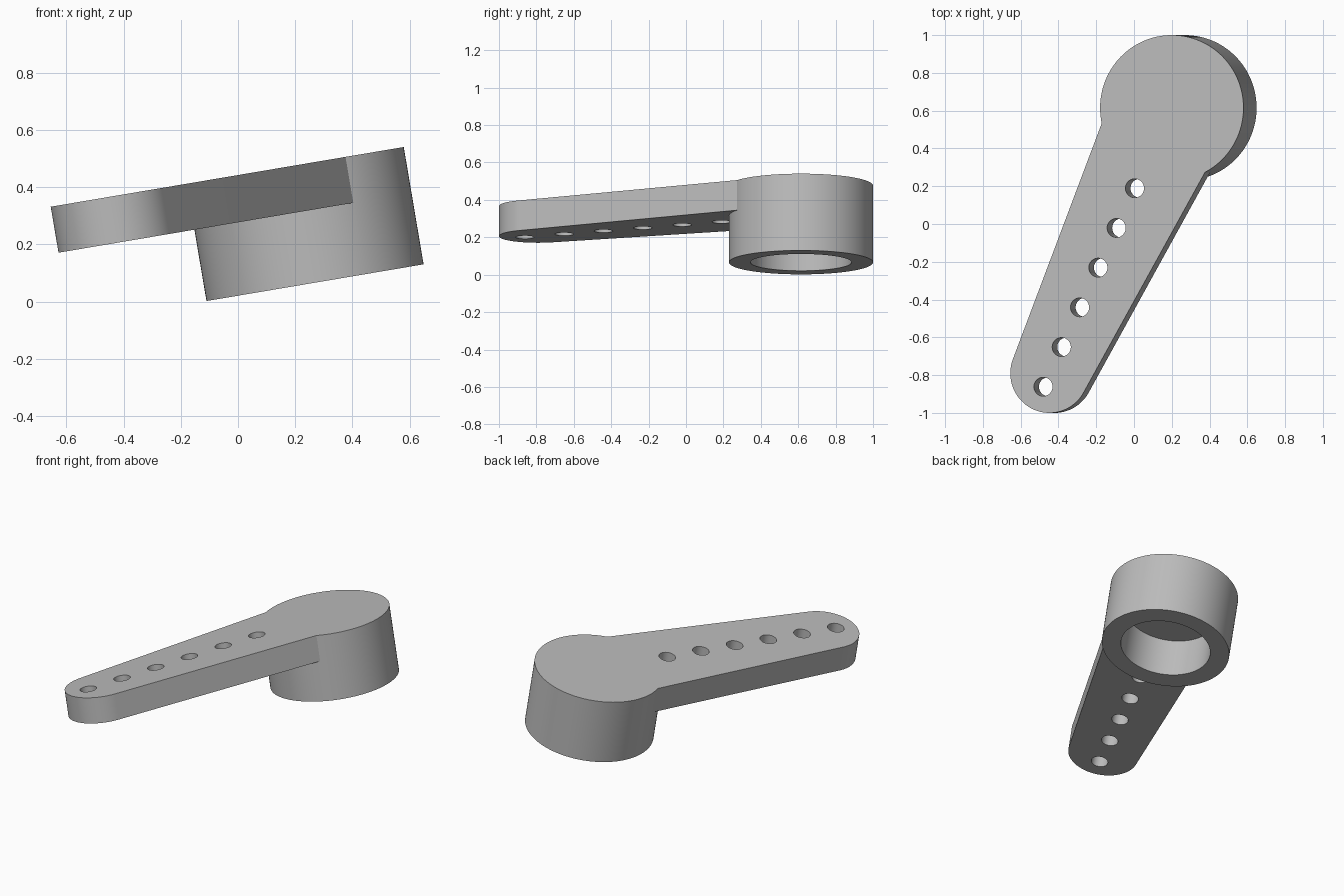
import bpy, bmesh, math
from mathutils import Matrix, Vector

if "Cube" in bpy.data.objects:
    bpy.data.objects.remove(bpy.data.objects["Cube"], do_unlink=True)

HUB_R, HUB_H, BORE_R = 0.385, 0.416, 0.27
PLATE, ARM_LEN, TIP_R = 0.163, 1.551, 0.21
ROOT_HALF_WIDTH = 0.323
HOLE_R, HOLE_FIRST, HOLE_STEP, HOLES = 0.05, 0.47, 0.232, 6

grey = bpy.data.materials.new("plain grey")
grey.use_nodes = True
colour = (0.5, 0.5, 0.5, 1)
grey.diffuse_color = colour
grey.node_tree.nodes["Principled BSDF"].inputs["Base Color"].default_value = colour


def prism(name, outline, bottom, top):
    """Extrude a closed outline between two heights."""
    bm = bmesh.new()
    face = bm.faces.new([bm.verts.new((x, y, bottom)) for x, y in outline])
    result = bmesh.ops.extrude_face_region(bm, geom=[face])
    verts = [v for v in result["geom"] if isinstance(v, bmesh.types.BMVert)]
    bmesh.ops.translate(bm, verts=verts, vec=Vector((0, 0, top - bottom)))
    bmesh.ops.recalc_face_normals(bm, faces=bm.faces)
    mesh = bpy.data.meshes.new(name)
    bm.to_mesh(mesh)
    bm.free()
    mesh.materials.append(grey)
    obj = bpy.data.objects.new(name, mesh)
    bpy.context.collection.objects.link(obj)
    return obj


def arc(cx, radius, start, end, steps):
    angles = [start + (end - start) * i / steps for i in range(steps + 1)]
    return [(cx + radius * math.cos(a), radius * math.sin(a)) for a in angles]


def circle(cx, radius, steps):
    return arc(cx, radius, 0, math.tau, steps)[:-1]


# Hub, and the tapered arm with its rounded tip
horn = prism("hub_and_arm", circle(0, HUB_R, 128), -HUB_H, 0)
lean = math.pi / 2 - math.asin((ROOT_HALF_WIDTH - TIP_R) / ARM_LEN)
outline = [(0, -ROOT_HALF_WIDTH)] + arc(ARM_LEN, TIP_R, -lean, lean, 64)
arm = prism("arm", outline + [(0, ROOT_HALF_WIDTH)], -PLATE, 0)

# Blind bore under the hub and the row of through holes
tools = [(arm, "UNION")]
tools.append((prism("bore_cutter", circle(0, BORE_R, 96), -HUB_H - 0.1, -PLATE), "DIFFERENCE"))
for i in range(HOLES):
    cutter = prism("hole_cutter", circle(HOLE_FIRST + i * HOLE_STEP, HOLE_R, 48),
                   -PLATE - 0.05, 0.05)
    tools.append((cutter, "DIFFERENCE"))

bpy.ops.object.select_all(action="DESELECT")
bpy.context.view_layer.objects.active = horn
horn.select_set(True)
for tool, operation in tools:
    tool.hide_render = True
    mod = horn.modifiers.new("shape", "BOOLEAN")
    mod.operation, mod.solver, mod.object = operation, "EXACT", tool
    bpy.ops.object.modifier_apply(modifier=mod.name)
    bpy.data.objects.remove(tool, do_unlink=True)

bpy.ops.object.shade_smooth_by_angle(angle=math.radians(25))

# Lean the finished part and swing the arm to the front right
horn.matrix_world = (Matrix.Translation((0.2, 0.615, 0.476))
                     @ Matrix.Rotation(math.radians(-9.6), 4, "Y")
                     @ Matrix.Rotation(math.radians(-115.06), 4, "Z"))
